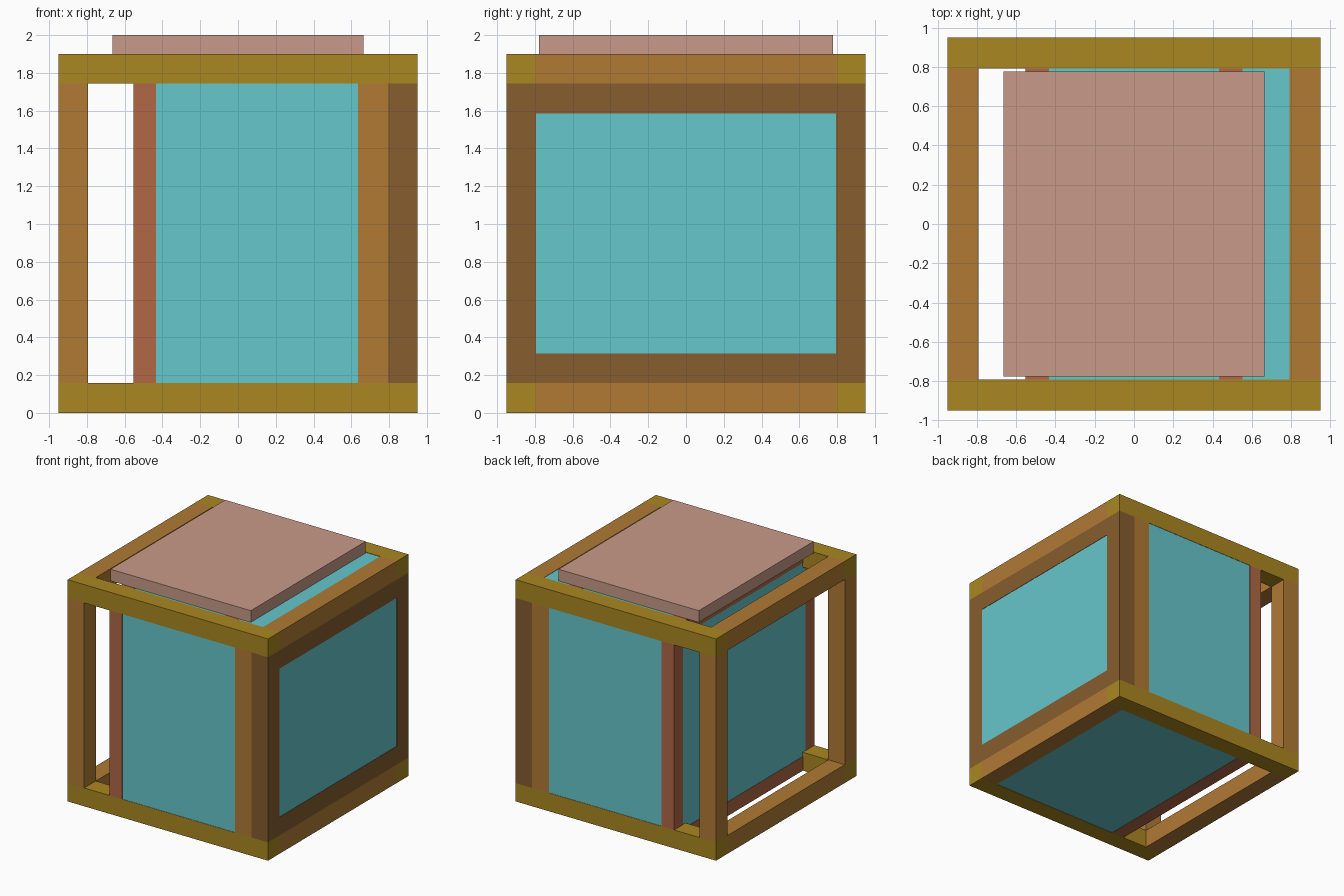
import bpy

cube = bpy.data.objects.get("Cube")
if cube:
    bpy.data.objects.remove(cube, do_unlink=True)


def linear(c):
    c /= 255
    return c / 12.92 if c <= 0.04045 else ((c + 0.055) / 1.055) ** 2.4


def material(name, r, g, b):
    mat = bpy.data.materials.new(name)
    mat.use_nodes = True
    colour = (linear(r), linear(g), linear(b), 1)
    mat.diffuse_color = colour
    mat.node_tree.nodes["Principled BSDF"].inputs["Base Color"].default_value = colour
    return mat


olive = material("olive wood", 170, 135, 33)
amber = material("amber wood", 176, 122, 52)
brown = material("dark brown wood", 134, 93, 46)
rust = material("rust trim", 177, 104, 70)
cyan = material("cyan panel", 102, 199, 204)
pink = material("pink lid", 200, 154, 136)


def box(name, mat, x, y, z):
    """Axis-aligned box from (low, high) ranges."""
    ranges = (x, y, z)
    bpy.ops.mesh.primitive_cube_add(size=1, location=[(a + b) / 2 for a, b in ranges])
    obj = bpy.context.object
    obj.name = name
    obj.scale = [b - a for a, b in ranges]
    bpy.ops.object.transform_apply(location=False, rotation=False, scale=True)
    obj.data.materials.append(mat)
    return obj


H = 0.95            # half width of the frame
I = 0.793           # inner edge of the frame beams
B = H - I           # beam thickness
T = 2 * H           # top of the frame
R = 0.12            # trim thickness
X = -0.553          # open-side face of the inner body
GAP = 0.003         # panels sit just under the frame surface

full, inner = (-H, H), (-I, I)
low, high = (0, B), (T - B, T)
upright = (B, T - B)

# Enclosed body whose faces show as the panels
box("body_panels", cyan, (X + GAP, H - GAP), (-H + GAP, H - GAP), (GAP, T - GAP))

# Horizontal beams of the outer frame
for level, z in (("bottom", low), ("top", high)):
    for side, y in (("front", (-H, -I)), ("back", (I, H))):
        box(f"{level}_{side}_beam", olive, full, y, z)
    for side, x in (("right", (-H, -I)), ("left", (I, H))):
        box(f"{level}_{side}_beam", amber, x, inner, z)

# Uprights on the front and back
for side, y, trim_y in (("front", (-H, -I), (-H, -H + R)),
                        ("back", (I, H), (H - R, H))):
    box(f"{side}_right_post", amber, (-H, -I), y, upright)
    box(f"{side}_left_post", brown, (I, H), y, upright)
    box(f"{side}_inner_post", amber, (I - B, I), y, upright)
    box(f"{side}_trim_post", rust, (X, X + R), trim_y, upright)

# Horizontal rails of the closed side window
box("window_bottom_rail", brown, (I, H), inner, (B, 2 * B))
box("window_top_rail", brown, (I, H), inner, (T - 2 * B, T - B))

# Trim rails around the open side and under the lid
box("trim_bottom_rail", rust, (X, X + R), inner, (0, R))
box("trim_top_rail", rust, (X, X + R), inner, (T - R, T))
box("lid_support_rail", rust, (-X - R, -X), inner, (T - R, T))

# Lid slab
box("lid", pink, (-0.665, 0.665), (-0.777, 0.777), (T, 2))
